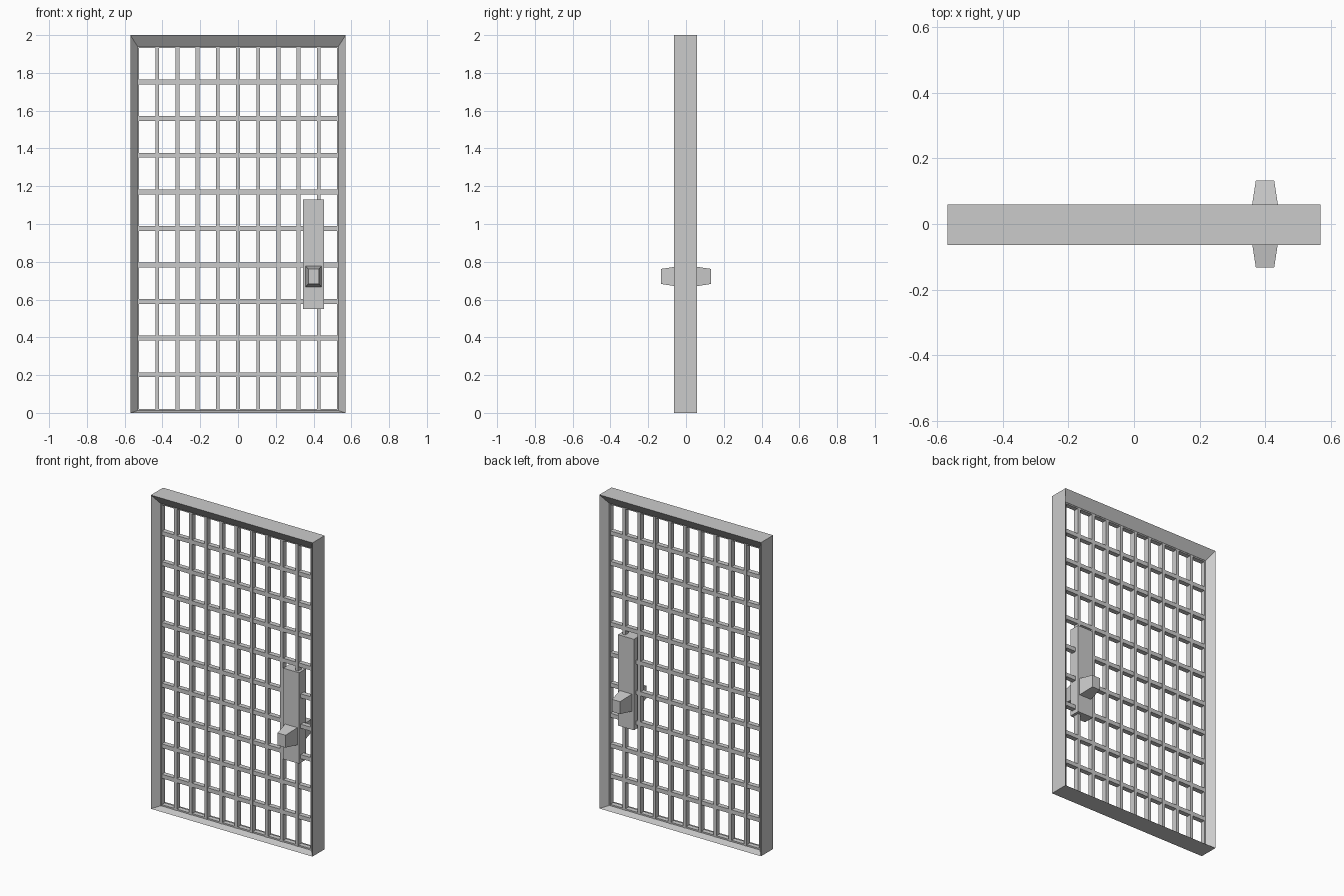
import bpy, bmesh

if "Cube" in bpy.data.objects:
    bpy.data.objects.remove(bpy.data.objects["Cube"])

Y0, Y1 = -0.064, 0.059      # frame depth
G0, G1 = -0.02, 0.015       # grille depth


def make(name, bm):
    bmesh.ops.recalc_face_normals(bm, faces=bm.faces)
    me = bpy.data.meshes.new(name)
    bm.to_mesh(me)
    bm.free()
    ob = bpy.data.objects.new(name, me)
    bpy.context.collection.objects.link(ob)
    return ob


def loft(name, rings, closed=False):
    """Skin rectangles (x0, x1, y, z0, z1); closed joins last to first, else capped."""
    bm = bmesh.new()
    loops = [[bm.verts.new(p) for p in ((x0, y, z0), (x1, y, z0), (x1, y, z1), (x0, y, z1))]
             for x0, x1, y, z0, z1 in rings]
    n = len(loops)
    for i in range(n if closed else n - 1):
        a, b = loops[i], loops[(i + 1) % n]
        for k in range(4):
            m = (k + 1) % 4
            bm.faces.new((a[k], a[m], b[m], b[k]))
    if not closed:
        bm.faces.new(loops[0])
        bm.faces.new(loops[-1])
    return make(name, bm)


def box(name, x0, x1, y0, y1, z0, z1):
    return loft(name, [(x0, x1, y0, z0, z1), (x0, x1, y1, z0, z1)])


# Outer frame, bevelled inward from both faces
loft("door_frame", [
    (-0.57, 0.57, Y0, 0, 2), (-0.57, 0.57, Y1, 0, 2),
    (-0.532, 0.532, G1, 0.012, 1.94), (-0.532, 0.532, G0, 0.012, 1.94)], closed=True)

# Grille bars
for i in range(-5, 6):
    x = i * 0.107
    box("vertical_bar", x - 0.01, x + 0.01, G0, G1, 0.005, 1.95)
for i in range(11):
    z = 0.008 + i * 0.1937
    box("horizontal_bar", -0.54, 0.54, G0 + 0.002, G1 - 0.002, max(z - 0.013, 0.003), z + 0.013)

# Lock case
P0, P1 = -0.035, 0.035
box("lock_case", 0.343, 0.455, P0, P1, 0.55, 1.13)

# Tapered knobs on both sides
for name, ya, yb in (("front_knob", P0, -0.133), ("back_knob", P1, 0.133)):
    loft(name, [(0.357, 0.443, ya, 0.667, 0.777), (0.372, 0.428, yb, 0.683, 0.762)])
